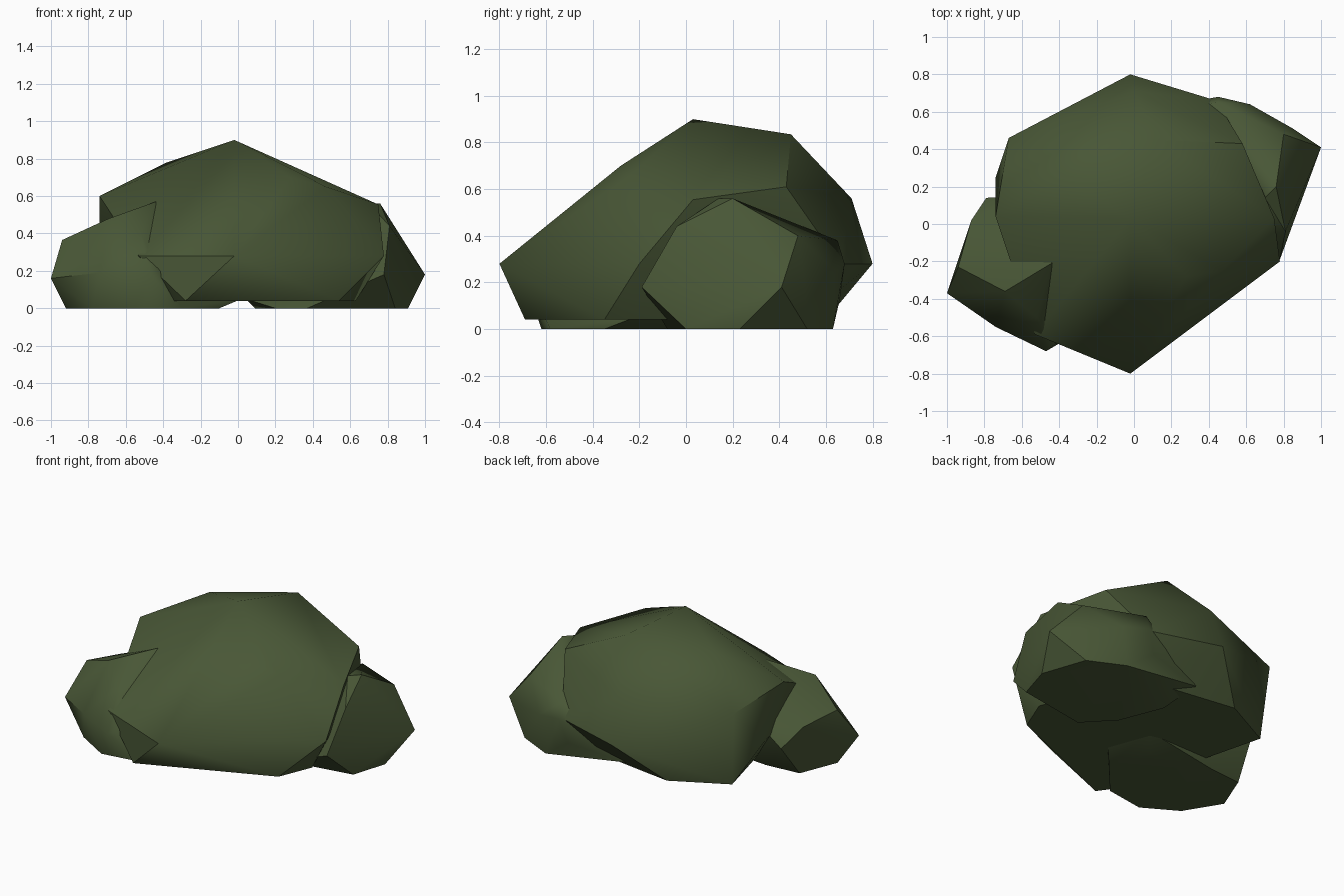
import bpy, bmesh, math

cube = bpy.data.objects.get("Cube")
if cube:
    bpy.data.objects.remove(cube, do_unlink=True)

moss = bpy.data.materials.new("moss green")
moss.use_nodes = True
colour = (0.066, 0.095, 0.037, 1)
moss.diffuse_color = colour
moss.node_tree.nodes["Principled BSDF"].inputs["Base Color"].default_value = colour


def boulder(name, corners, angle):
    """Wrap a few corner points in a faceted convex shell."""
    bm = bmesh.new()
    for co in corners:
        bm.verts.new(co)
    hull = bmesh.ops.convex_hull(bm, input=bm.verts)
    loose = {g for g in hull["geom_interior"] + hull["geom_unused"]
             if isinstance(g, bmesh.types.BMVert)}
    bmesh.ops.delete(bm, geom=list(loose), context="VERTS")
    bmesh.ops.dissolve_limit(bm, angle_limit=math.radians(3),
                             verts=bm.verts, edges=bm.edges)
    bmesh.ops.recalc_face_normals(bm, faces=bm.faces)
    mesh = bpy.data.meshes.new(name)
    bm.to_mesh(mesh)
    bm.free()
    mesh.materials.append(moss)
    ob = bpy.data.objects.new(name, mesh)
    bpy.context.collection.objects.link(ob)
    bpy.ops.object.select_all(action="DESELECT")
    ob.select_set(True)
    bpy.context.view_layer.objects.active = ob
    bpy.ops.object.shade_smooth_by_angle(angle=math.radians(angle))


# Large central mound: crown, shoulders, waist, base
boulder("main_mound", [
    (-.02, .03, .9), (.12, .45, .835), (-.38, .25, .78),
    (.28, -.28, .7), (.47, -.25, .65), (.58, .43, .61), (.75, .03, .555),
    (-.74, .04, .6), (-.67, .46, .53), (0, .71, .56),
    (-.02, -.8, .28), (-.53, -.59, .28), (.78, -.2, .28),
    (-.02, .8, .28), (.44, .66, .28), (-.74, .25, .28),
    (-.28, -.69, .04), (-.38, -.55, .04), (.13, -.49, .04), (.54, -.35, .04),
    (.63, -.13, .04), (.4, .5, .04), (-.28, .6, .04), (-.63, .42, .04)], 40)

# Lump on the model's left
boulder("left_lump", [
    (.76, .2, .56), (.7, .14, .56), (.8, .48, .4), (.81, -.04, .44), (.45, .65, .38),
    (1, .41, .18), (.78, -.19, .18), (.85, .51, .2), (.45, .68, .28), (.62, .64, .25),
    (.4, .66, .13), (.91, .23, 0), (.84, 0, 0), (.81, .52, 0), (.58, .63, 0),
    (.02, .6, .08), (.04, .3, .05), (.09, .38, 0), (.2, .1, 0), (.37, -.08, 0),
    (.5, -.02, 0)], 36)

# Lump on the model's right
boulder("right_lump", [
    (-.44, -.21, .57), (-.69, -.36, .48), (-.94, -.23, .365), (-.55, .15, .4),
    (-.79, .14, .21), (-.87, .02, .33), (-1, -.37, .16), (-.74, -.55, .19),
    (-.47, -.68, .18), (-.42, -.64, .2), (-.52, -.5, .4),
    (-.92, -.26, 0), (-.78, -.49, 0), (-.56, -.62, 0), (-.3, -.58, 0), (-.1, -.35, 0),
    (.02, -.22, .05), (-.08, .05, .05), (-.2, -.08, 0), (-.82, -.01, 0),
    (-.59, .01, 0)], 40)
